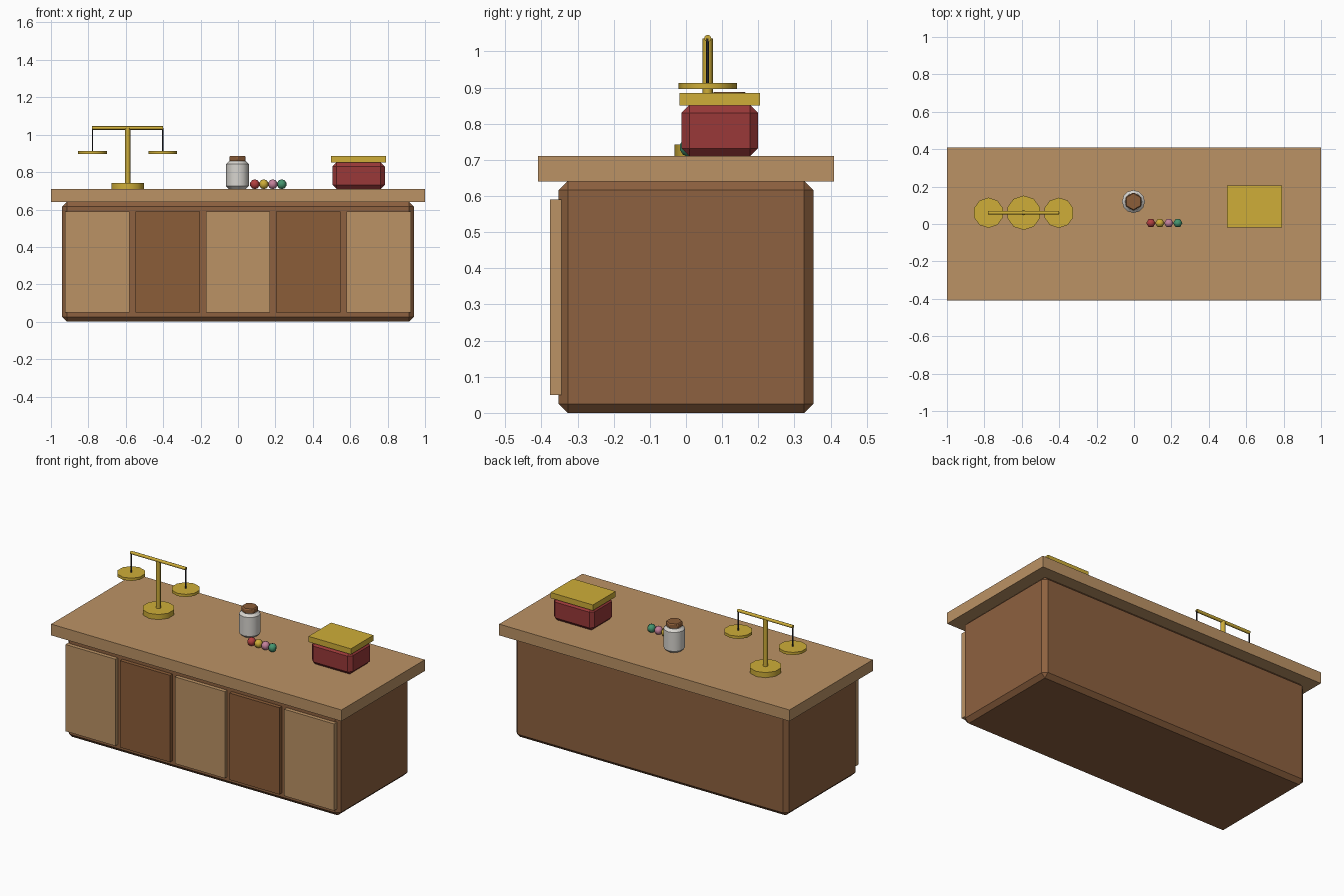
import bpy, math

if "Cube" in bpy.data.objects:
    bpy.data.objects.remove(bpy.data.objects["Cube"])

def mat(name, r, g, b):
    m = bpy.data.materials.new(name)
    m.diffuse_color = (r, g, b, 1)
    m.use_nodes = True
    m.node_tree.nodes["Principled BSDF"].inputs["Base Color"].default_value = m.diffuse_color
    return m

OAK = mat("light_wood", 0.50, 0.29, 0.13)
WALNUT = mat("dark_wood", 0.26, 0.11, 0.04)
BODY = mat("mid_wood", 0.27, 0.12, 0.05)
BRASS = mat("brass", 0.62, 0.42, 0.04)
RED = mat("red", 0.32, 0.04, 0.04)
WHITE = mat("ceramic", 0.68, 0.66, 0.62)
DARK = mat("dark_metal", 0.03, 0.03, 0.035)
PINK = mat("pink", 0.55, 0.22, 0.33)
GREEN = mat("green", 0.06, 0.30, 0.16)
CANDY_RED = mat("candy_red", 0.45, 0.05, 0.05)

def finish(name, material, bevel=0):
    o = bpy.context.object
    o.name = name
    o.data.materials.append(material)
    if bevel:
        b = o.modifiers.new("bevel", 'BEVEL')
        b.width, b.segments = bevel, 1
    return o

def box(name, x, y, z, material, bevel=0):
    """Box from (min, max) ranges on each axis."""
    bpy.ops.mesh.primitive_cube_add(size=1, location=[(a + b) / 2 for a, b in (x, y, z)])
    bpy.context.object.scale = [b - a for a, b in (x, y, z)]
    bpy.ops.object.transform_apply(location=False, rotation=False, scale=True)
    return finish(name, material, bevel)

def disc(name, x, y, z0, z1, r, sides, material, bevel=0):
    """Upright cylinder between two heights."""
    bpy.ops.mesh.primitive_cylinder_add(vertices=sides, radius=r, depth=z1 - z0,
                                        location=(x, y, (z0 + z1) / 2))
    bpy.ops.object.shade_smooth_by_angle(angle=math.radians(50))
    return finish(name, material, bevel)

# Counter body and top
box("counter_body", (-0.94, 0.94), (-0.352, 0.352), (0, 0.642), BODY, 0.025)
box("counter_top", (-1, 1), (-0.41, 0.41), (0.64, 0.71), OAK)

# Alternating front panels
for i in range(5):
    cx = (i - 2) * 0.3765
    box(f"front_panel_{i + 1}", (cx - 0.172, cx + 0.172), (-0.376, -0.345),
        (0.05, 0.59), WALNUT if i % 2 else OAK)

# Balance scale
SX, SY, TOP = -0.59, 0.06, 0.71
disc("scale_base", SX, SY, TOP, 0.742, 0.092, 10, BRASS)
disc("scale_post", SX, SY, 0.74, 1.035, 0.014, 8, BRASS)
bpy.ops.mesh.primitive_cylinder_add(vertices=8, radius=0.01, depth=0.38,
                                    location=(SX, SY, 1.036), rotation=(0, math.pi / 2, 0))
bpy.ops.object.shade_smooth_by_angle(angle=math.radians(50))
finish("scale_beam", BRASS)
for side, label in ((-1, "left"), (1, "right")):
    px = SX + side * 0.188
    disc(f"{label}_pan", px, SY, 0.896, 0.913, 0.081, 10, BRASS)
    disc(f"{label}_hanger", px, SY, 0.91, 1.035, 0.004, 6, DARK)

# Jar with cap
disc("jar", -0.003, 0.12, TOP, 0.858, 0.061, 12, WHITE, 0.015)
disc("jar_cap", -0.003, 0.12, 0.856, 0.887, 0.049, 6, WALNUT, 0.005)

# Row of sweets
for i, m in enumerate((CANDY_RED, BRASS, PINK, GREEN)):
    bpy.ops.mesh.primitive_uv_sphere_add(segments=6, ring_count=5, radius=0.026,
                                         location=(0.09 + i * 0.048, 0.005, 0.735),
                                         rotation=(0, 0, math.pi / 6))
    bpy.ops.object.shade_smooth()
    finish(f"sweet_{i + 1}", m)

# Red box with brass lid
box("red_box", (0.505, 0.785), (-0.013, 0.199), (TOP, 0.852), RED, 0.022)
box("box_lid", (0.498, 0.79), (-0.018, 0.205), (0.85, 0.885), BRASS)
